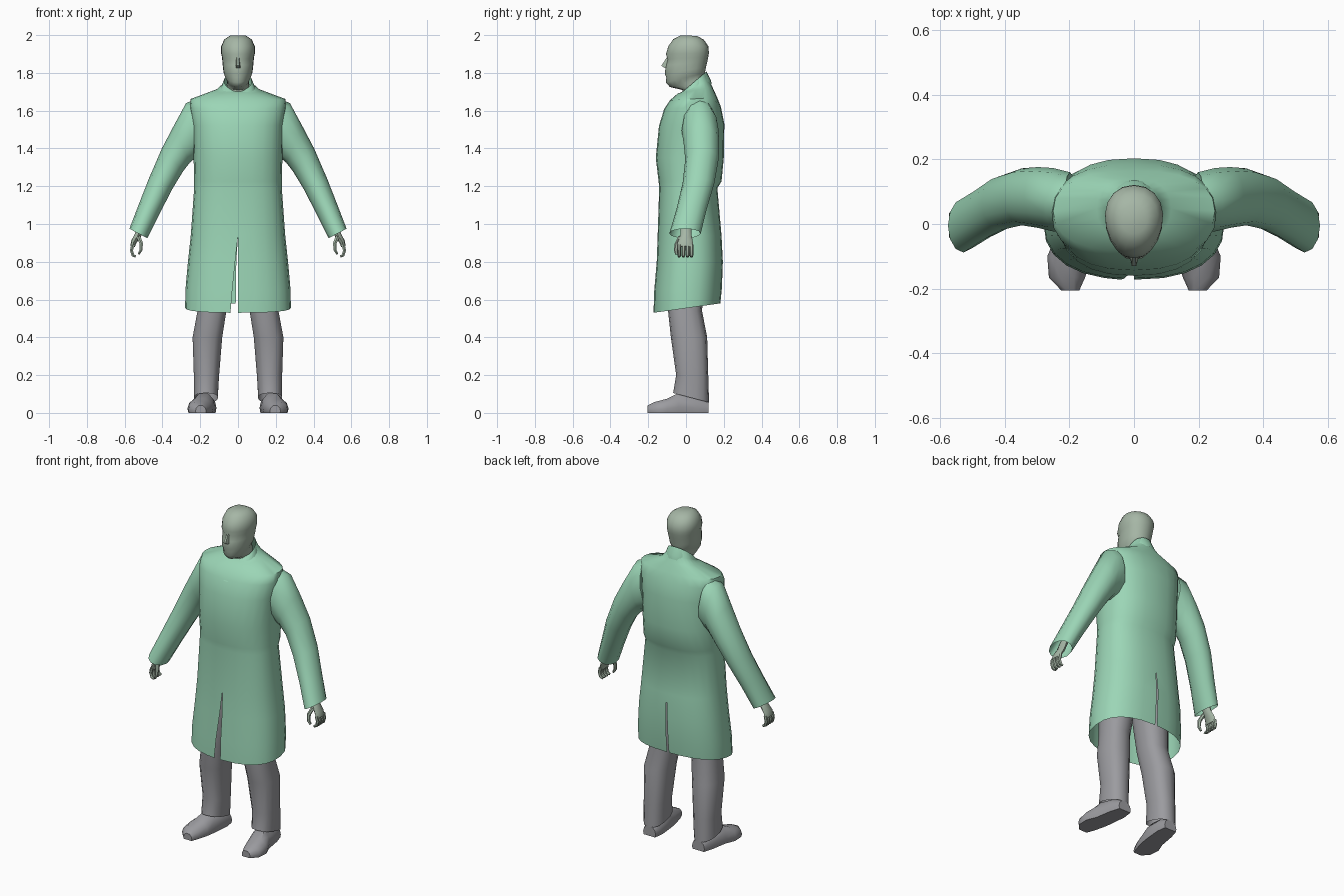
import bpy, bmesh, math
from mathutils import Vector

if "Cube" in bpy.data.objects:
    bpy.data.objects.remove(bpy.data.objects["Cube"])


def material(name, rgb):
    m = bpy.data.materials.new(name)
    m.diffuse_color = (*rgb, 1)
    m.use_nodes = True
    m.node_tree.nodes["Principled BSDF"].inputs["Base Color"].default_value = m.diffuse_color
    return m


GREEN = material("coat green", (0.33, 0.67, 0.47))
SKIN = material("grey green skin", (0.38, 0.47, 0.38))
GREY = material("trouser grey", (0.33, 0.33, 0.35))


def finish(name, bm, mat, mirror=False, angle=50):
    bmesh.ops.remove_doubles(bm, verts=bm.verts, dist=0.0004)
    bmesh.ops.recalc_face_normals(bm, faces=bm.faces)
    me = bpy.data.meshes.new(name)
    bm.to_mesh(me)
    bm.free()
    me.materials.append(mat)
    ob = bpy.data.objects.new(name, me)
    bpy.context.collection.objects.link(ob)
    bpy.ops.object.select_all(action='DESELECT')
    ob.select_set(True)
    bpy.context.view_layer.objects.active = ob
    bpy.ops.object.shade_smooth_by_angle(angle=math.radians(angle))
    if mirror:
        mod = ob.modifiers.new("mirror", 'MIRROR')
        mod.use_mirror_merge = False
    return ob


def loft(bm, rings, closed=True, start=False, end=False):
    """Skin a list of point rings."""
    vs = [[bm.verts.new(p) for p in r] for r in rings]
    n = len(vs[0])
    for a, b in zip(vs, vs[1:]):
        for i in range(n if closed else n - 1):
            j = (i + 1) % n
            bm.faces.new((a[i], a[j], b[j], b[i]))
    if start:
        bm.faces.new(vs[0][::-1])
    if end:
        bm.faces.new(vs[-1])


def oval(cx, hw, yf, yb, zf, zb, angles, power=2.0, egg=0.0):
    """Rounded cross-section whose height runs from zf (front) to zb (back)."""
    pts = []
    for a in angles:
        s, c = math.sin(a), math.cos(a)
        x = math.copysign(abs(s) ** (2 / power), s) * (1 - egg * c)
        t = 0.5 - 0.5 * math.copysign(abs(c) ** (2 / power), c)
        pts.append(Vector((cx + hw * x, yf + (yb - yf) * t, zf + (zb - zf) * t)))
    return pts


def turn(n):
    return [2 * math.pi * i / n for i in range(n)]


def tube(bm, path, radii, sides=8):
    """Closed tube; radii are (along y, across) for each path point."""
    path = [Vector(p) for p in path]
    rings = []
    for i, p in enumerate(path):
        d = path[min(i + 1, len(path) - 1)] - path[max(i - 1, 0)]
        side = d.cross(Vector((0, 1, 0))).normalized()
        ry, rs = radii[i]
        rings.append([p + Vector((0, ry * math.cos(a), 0)) + side * rs * math.sin(a)
                      for a in turn(sides)])
    loft(bm, rings, start=True, end=True)


# Coat body: half width, front y, back y, front z, back z, front slit, back slit
COAT = [
    (.280, -.172, .182, .530, .580, .040, .012),
    (.278, -.168, .190, .650, .660, .030, .011),
    (.265, -.155, .195, .800, .800, .015, .009),
    (.250, -.150, .188, .940, .940, 0, 0),
    (.232, -.142, .166, 1.19, 1.19, 0, 0),
    (.232, -.145, .188, 1.225, 1.225, 0, 0),
    (.235, -.160, .200, 1.35, 1.35, 0, 0),
    (.240, -.143, .203, 1.52, 1.53, 0, 0),
    (.255, -.115, .185, 1.61, 1.62, 0, 0),
    (.250, -.085, .165, 1.655, 1.67, 0, 0),
    (.115, -.045, .140, 1.69, 1.725, 0, 0),
    (.085, -.020, .122, 1.70, 1.76, 0, 0),
    (.072, -.005, .105, 1.705, 1.805, 0, 0),
]
bm = bmesh.new()
half = [math.pi * i / 12 for i in range(13)]
for sign in (1, -1):
    rings = []
    for hw, yf, yb, zf, zb, slit_f, slit_b in COAT:
        r = oval(0, hw, yf, yb, zf, zb, [sign * a for a in half], 2.4)
        r[0].x, r[-1].x = 0, 0
        if sign < 0:
            r[0].x, r[-1].x = -slit_f, -slit_b
        rings.append(r)
    loft(bm, rings, closed=False)
finish("coat_body", bm, GREEN, angle=60)

# Turned-down collar
bm = bmesh.new()
loft(bm, [oval(0, *r, turn(24)) for r in (
    (.100, -.120, .136, 1.600, 1.742),
    (.092, -.070, .130, 1.665, 1.765),
    (.074, -.010, .108, 1.707, 1.807))])
finish("collar", bm, GREEN)

# Sleeves: outer x, z, inner x, z, centre y, half depth
SLEEVE = [
    (.215, 1.665, .18, 1.37, .070, .090),
    (.275, 1.640, .225, 1.35, .075, .098),
    (.340, 1.520, .255, 1.325, .082, .094),
    (.403, 1.400, .290, 1.28, .084, .088),
    (.472, 1.240, .345, 1.19, .066, .084),
    (.525, 1.105, .415, 1.055, .030, .080),
    (.575, .975, .480, .925, -.005, .083),
]
bm = bmesh.new()
rings = []
for ox, oz, ix, iz, cy, d in SLEEVE:
    o, i = Vector((ox, cy, oz)), Vector((ix, cy, iz))
    mid, u = (o + i) / 2, (o - i) / 2
    rings.append([mid + u * math.cos(a) + Vector((0, d * math.sin(a), 0))
                  for a in turn(12)])
loft(bm, rings, start=True)
finish("sleeve", bm, GREEN, mirror=True, angle=60)

# Hands with curled fingers and thumb
bm = bmesh.new()
tube(bm, [(.505, 0, 1.0), (.53, 0, .94), (.552, -.004, .905), (.558, -.004, .880)],
     [(.026, .02), (.030, .018), (.040, .015), (.041, .012)])
for y in (-.036, -.014, .008, .029):
    tube(bm, [(.557, y, .890), (.564, y, .860), (.556, y, .834), (.541, y, .828)],
         [(.011, .010), (.010, .009), (.010, .009), (.008, .007)], 6)
tube(bm, [(.528, -.026, .935), (.512, -.047, .897), (.514, -.053, .862), (.526, -.05, .84)],
     [(.014, .012), (.013, .011), (.011, .009), (.008, .006)], 6)
finish("hand", bm, SKIN, mirror=True)

# Head and neck: half width, front y, back y, front z, back z
HEAD = [
    (.055, -.015, .080, 1.66, 1.70),
    (.060, -.020, .090, 1.71, 1.76),
    (.056, -.085, .095, 1.725, 1.78),
    (.067, -.107, .100, 1.75, 1.80),
    (.075, -.104, .103, 1.775, 1.815),
    (.078, -.112, .106, 1.795, 1.83),
    (.082, -.107, .113, 1.84, 1.86),
    (.084, -.098, .118, 1.872, 1.885),
    (.089, -.106, .121, 1.90, 1.905),
    (.089, -.094, .119, 1.94, 1.94),
    (.073, -.068, .095, 1.978, 1.975),
    (.042, -.030, .058, 1.998, 1.996),
]
bm = bmesh.new()
loft(bm, [oval(0, *r, turn(18), 2.1, 0.1) for r in HEAD], start=True, end=True)
finish("head", bm, SKIN, angle=60)

# Nose wedge
bm = bmesh.new()
loft(bm, [[(-w, -.095, z), (-w * .5, y, z), (w * .5, y, z), (w, -.095, z)]
          for z, y, w in ((1.882, -.102, .008), (1.838, -.130, .014), (1.825, -.112, .016))],
     start=True, end=True)
finish("nose", bm, SKIN)

# Trouser legs: centre x, half width, front y, back y, front z, back z
LEG = [
    (.170, .064, -.068, .122, .105, .055),
    (.167, .068, -.052, .118, .200, .190),
    (.162, .080, -.080, .112, .400, .400),
    (.138, .078, -.095, .085, .540, .540),
    (.118, .092, -.105, .100, .750, .750),
    (.100, .100, -.100, .110, 1.00, 1.00),
]
bm = bmesh.new()
loft(bm, [oval(*r, turn(14), 2.4) for r in LEG], end=True)
finish("trouser_leg", bm, GREY, mirror=True, angle=60)

# Shoes: y, centre x, half width, height
SHOE = [
    (.118, .165, .042, .060), (.060, .170, .056, .090), (-.040, .183, .060, .105),
    (-.100, .200, .068, .075), (-.165, .207, .056, .058), (-.205, .197, .028, .038),
]
SECTION = [(-.92, 0), (.92, 0), (1, .3), (.85, .7), (.4, 1), (-.4, 1), (-.85, .7), (-1, .3)]
bm = bmesh.new()
loft(bm, [[(cx + hw * u, y, h * v) for u, v in SECTION] for y, cx, hw, h in SHOE],
     start=True, end=True)
finish("shoe", bm, GREY, mirror=True, angle=45)
